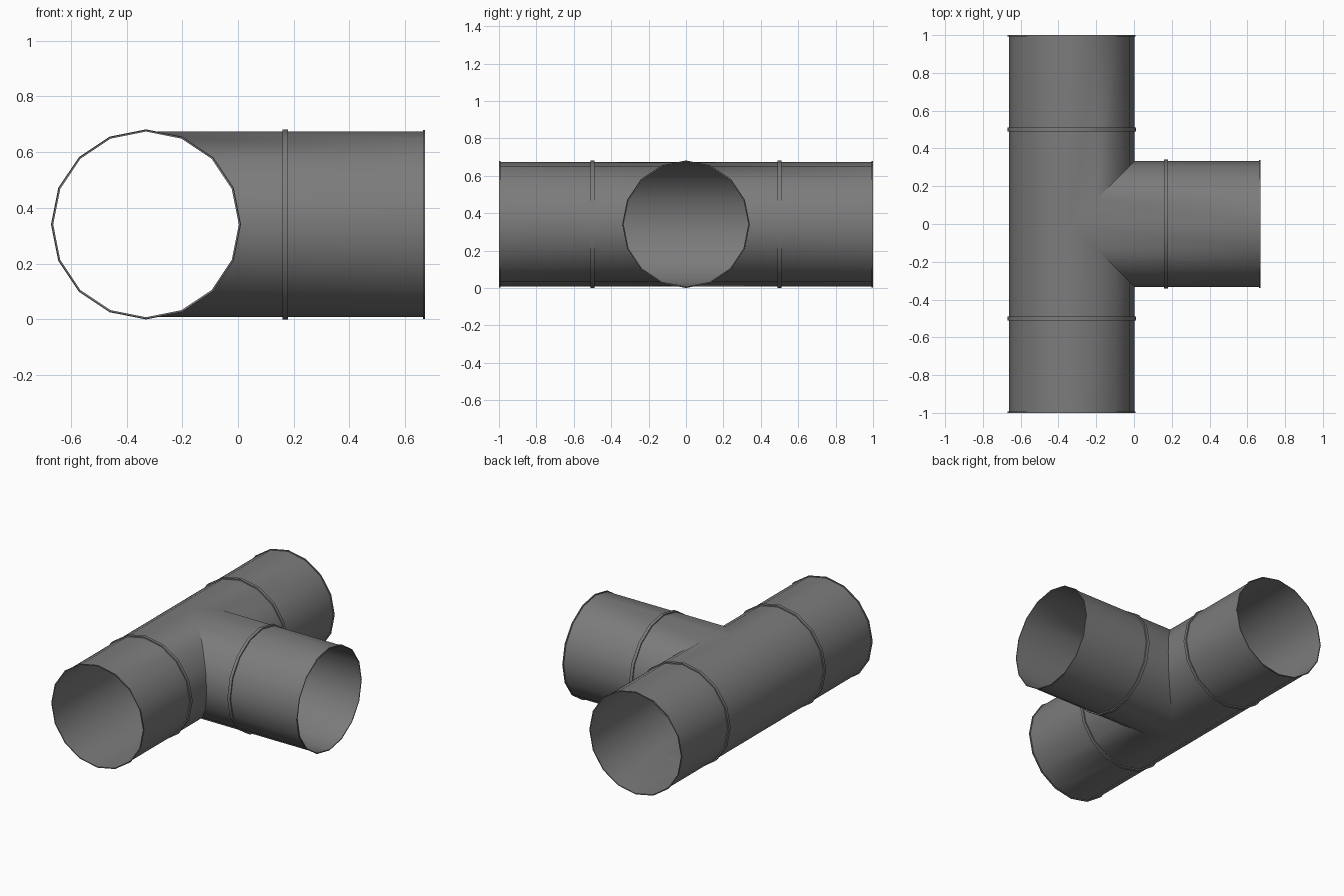
import bpy, bmesh, math
from mathutils import Vector

if "Cube" in bpy.data.objects:
    bpy.data.objects.remove(bpy.data.objects["Cube"])

SIDES = 16
R = 0.333            # pipe radius
MID_R, END_R = 0.341, 0.339
CENTRE = Vector((-0.33, 0, 0.341))
X, Y, Z = Vector((1, 0, 0)), Vector((0, 1, 0)), Vector((0, 0, 1))

steel = bpy.data.materials.new("dark_grey_steel")
steel.use_nodes = True
grey = (0.2, 0.2, 0.2, 1)
steel.diffuse_color = grey
steel.node_tree.nodes["Principled BSDF"].inputs["Base Color"].default_value = grey


def make_object(name, bm):
    bmesh.ops.remove_doubles(bm, verts=bm.verts, dist=0.0005)
    mesh = bpy.data.meshes.new(name)
    bm.to_mesh(mesh)
    bm.free()
    mesh.materials.append(steel)
    obj = bpy.data.objects.new(name, mesh)
    bpy.context.collection.objects.link(obj)
    bpy.ops.object.select_all(action="DESELECT")
    obj.select_set(True)
    bpy.context.view_layer.objects.active = obj
    bpy.ops.object.shade_smooth_by_angle(angle=math.radians(35))


def sweep(bm, axis, side, profile, closed=False):
    """Sweep (radius, distance) points round an axis; distance may depend on the side offset."""
    rows = []
    for radius, dist in profile:
        row = []
        for i in range(SIDES):
            a = math.tau * i / SIDES
            s = radius * math.cos(a)
            d = dist(s) if callable(dist) else dist
            row.append(bm.verts.new(CENTRE + side * s + Z * radius * math.sin(a) + axis * d))
        rows.append(row)
    pairs = list(zip(rows, rows[1:])) + ([(rows[-1], rows[0])] if closed else [])
    flip = axis.cross(side).dot(Z) < 0
    for low, high in pairs:
        for i in range(SIDES):
            j = (i + 1) % SIDES
            face = [low[i], low[j], high[j], high[i]]
            bm.faces.new(face[::-1] if flip else face)


def add_ring(name, axis, side, start, end, radius):
    bm = bmesh.new()
    sweep(bm, axis, side, [(R, start), (radius, start), (radius, end), (R, end)], closed=True)
    bmesh.ops.recalc_face_normals(bm, faces=bm.faces)
    make_object(name, bm)


# Open tee body: two run halves and a branch, mitred together
body = bmesh.new()
for direction in (Y, -Y):
    sweep(body, direction, X, [(R, lambda s: max(s, 0)), (R, 1.0)])
sweep(body, X, Y, [(R, abs), (R, 1.0)])
make_object("tee_pipe", body)

# Raised bead and end lip on every arm
for arm, axis, side in (("front", -Y, X), ("back", Y, X), ("branch", X, Y)):
    add_ring(arm + "_bead", axis, side, 0.49, 0.51, MID_R)
    add_ring(arm + "_end_lip", axis, side, 0.993, 1.0, END_R)
